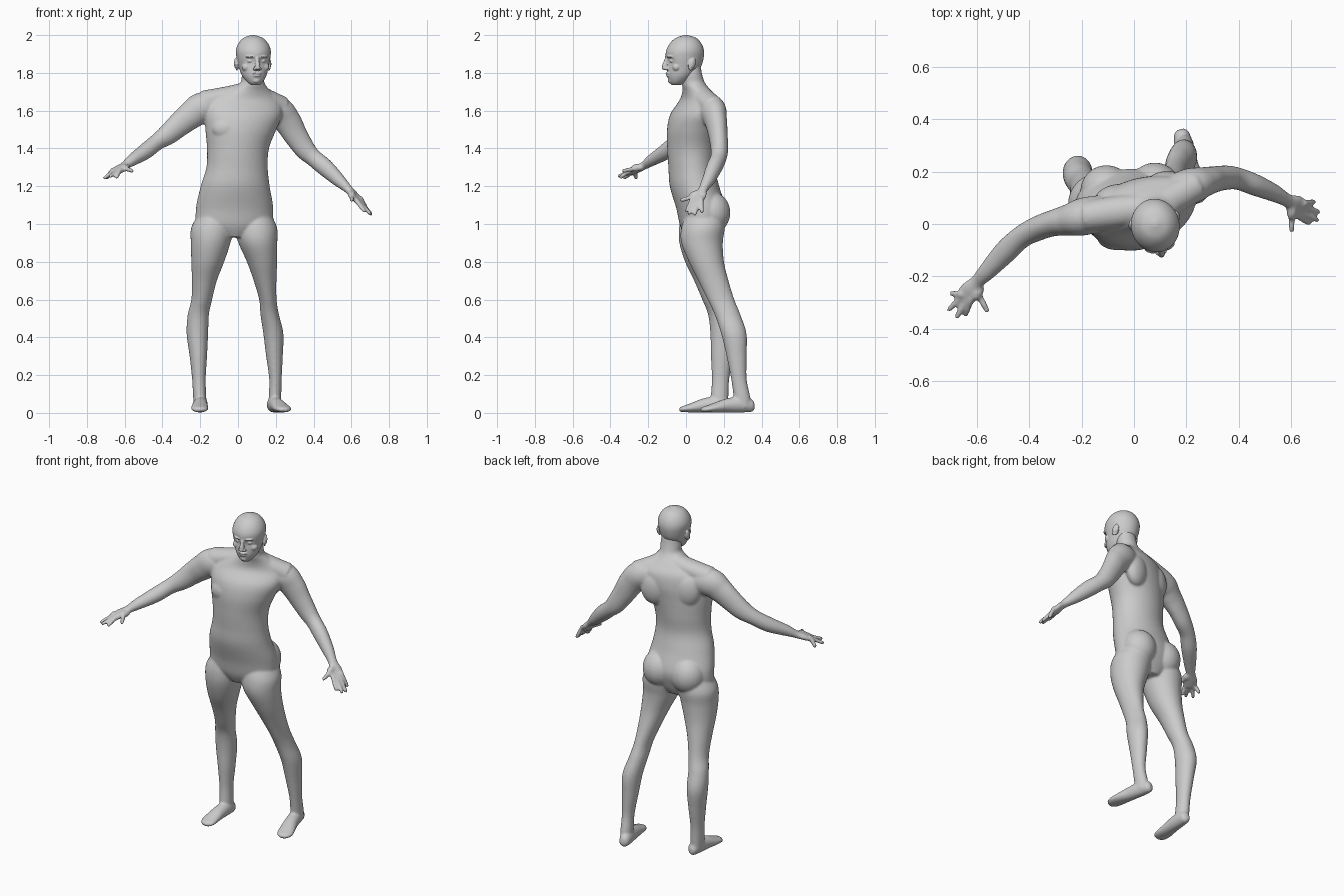
import bpy, bmesh, math
from mathutils import Vector, Matrix


def spline(pts, steps):
    """Catmull-Rom through tuples of any length."""
    out = []
    for i in range(len(pts) - 1):
        p = [pts[max(0, min(len(pts) - 1, i + k))] for k in (-1, 0, 1, 2)]
        for s in range(steps):
            t = s / steps
            out.append([0.5 * (2 * b + (c - a) * t + (2*a - 5*b + 4*c - d) * t*t
                               + (3*b - a - 3*c + d) * t**3) for a, b, c, d in zip(*p)])
    return out + [list(pts[-1])]


def loft(bm, pts, flat=False, n=32, steps=6, yaw=0.0):
    """Skin ellipses (x, y, z, half width, half depth[, yaw]) along a path."""
    st = spline(pts, steps)
    rings = []
    for i, s in enumerate(st):
        c = Vector(s[:3])
        if flat:
            w = math.radians(s[5] if len(s) > 5 else yaw)
            u, v = Vector((math.cos(w), math.sin(w), 0)), Vector((-math.sin(w), math.cos(w), 0))
        else:
            t = (Vector(st[min(i + 1, len(st) - 1)][:3]) - Vector(st[max(i - 1, 0)][:3])).normalized()
            u = t.cross(Vector((0, 0, 1))).normalized()
            v = u.cross(t)
        rings.append([bm.verts.new(c + u * s[3] * math.cos(k * math.tau / n)
                                   + v * s[4] * math.sin(k * math.tau / n)) for k in range(n)])
    for r, q in zip(rings, rings[1:]):
        for k in range(n):
            bm.faces.new((r[k], r[(k + 1) % n], q[(k + 1) % n], q[k]))
    bm.faces.new(rings[0][::-1])
    bm.faces.new(rings[-1])


def blob(bm, c, r, yaw=0, tilt=0):
    m = (Matrix.Translation(c) @ Matrix.Rotation(math.radians(yaw), 4, 'Z')
         @ Matrix.Rotation(math.radians(tilt), 4, 'X') @ Matrix.Diagonal((*r, 1)))
    bmesh.ops.create_uvsphere(bm, u_segments=24, v_segments=16, radius=1, matrix=m)


def finish(bm, name, voxel, smooth):
    bmesh.ops.recalc_face_normals(bm, faces=bm.faces)
    me = bpy.data.meshes.new(name)
    bm.to_mesh(me)
    bm.free()
    ob = bpy.data.objects.new(name, me)
    bpy.context.collection.objects.link(ob)
    rm = ob.modifiers.new("fuse", 'REMESH')
    rm.mode, rm.voxel_size, rm.use_smooth_shade = 'VOXEL', voxel, True
    sm = ob.modifiers.new("soften", 'SMOOTH')
    sm.factor, sm.iterations = 0.5, smooth
    return ob


body = bmesh.new()

# torso and neck
loft(body, [(-.02, .08, .93, .07, .08, 5), (-.02, .08, .99, .19, .11, 5), (-.018, .08, 1.08, .205, .13, 5),
            (-.015, .045, 1.2, .183, .13, 6), (-.005, .03, 1.3, .163, .122, 8), (0, .03, 1.4, .165, .128, 10),
            (.015, .035, 1.5, .19, .132, 13), (.03, .05, 1.58, .21, .125, 16), (.035, .07, 1.65, .2, .095, 17),
            (.055, .06, 1.7, .125, .075, 15), (.075, .04, 1.745, .066, .062, 10),
            (.08, .03, 1.79, .06, .056, 8), (.08, .025, 1.85, .055, .05, 8)], flat=True, n=48)
# chest, shoulder blades, buttocks
for c, r, w in [((-.055, -.05, 1.505), (.085, .05, .065), 4), ((.095, -.015, 1.5), (.085, .05, .065), 24),
                ((-.075, .10, 1.56), (.08, .05, .1), 16), ((.11, .15, 1.55), (.08, .05, .1), 16),
                ((-.105, .125, 1.06), (.1, .1, .11), 0), ((.08, .135, 1.06), (.1, .1, .11), 8)]:
    blob(body, c, r, w)
# trapezius slopes
loft(body, [(.07, .06, 1.715, .05, .045), (-.04, .05, 1.68, .06, .052), (-.18, .03, 1.645, .06, .062)])
loft(body, [(.08, .06, 1.71, .05, .045), (.15, .1, 1.66, .06, .055), (.23, .145, 1.615, .06, .062)])

# right arm and palm
loft(body, [(-.08, .055, 1.61, .06, .07), (-.185, .03, 1.615, .072, .083), (-.25, .015, 1.575, .06, .074),
            (-.31, .003, 1.527, .05, .065), (-.37, -.018, 1.475, .047, .056), (-.43, -.05, 1.433, .043, .044),
            (-.49, -.105, 1.385, .044, .042), (-.56, -.18, 1.338, .034, .031), (-.598, -.22, 1.31, .027, .021),
            (-.625, -.255, 1.292, .04, .019), (-.65, -.29, 1.273, .037, .014)])
# left arm and palm
loft(body, [(.1, .1, 1.61, .06, .07), (.205, .14, 1.6, .07, .08), (.26, .158, 1.545, .058, .074),
            (.305, .17, 1.47, .05, .064), (.355, .177, 1.395, .046, .055), (.4, .172, 1.35, .042, .046),
            (.46, .15, 1.3, .041, .046), (.53, .12, 1.235, .034, .036), (.585, .09, 1.183, .026, .022),
            (.615, .073, 1.15, .039, .019), (.645, .055, 1.113, .036, .014)])

# fingers and thumbs: root, tip
fingers = [((-.672, -.268, 1.275), (-.7, -.264, 1.238)), ((-.66, -.28, 1.278), (-.711, -.332, 1.24)),
           ((-.643, -.292, 1.278), (-.68, -.362, 1.25)), ((-.628, -.303, 1.28), (-.645, -.352, 1.243)),
           ((.63, .028, 1.12), (.672, .0, 1.062)), ((.64, .045, 1.118), (.705, .012, 1.05)),
           ((.65, .062, 1.118), (.71, .045, 1.045)), ((.658, .08, 1.122), (.69, .085, 1.058)),
           ((-.585, -.285, 1.29), (-.557, -.338, 1.28)), ((.602, .025, 1.14), (.602, -.032, 1.125))]
for a, b in fingers:
    a, b = Vector(a), Vector(b)
    back = a + (a - b).normalized() * .025
    loft(body, [(*back, .012, .012), (*a, .0125, .0125), (*a.lerp(b, .6), .0115, .0115),
                (*a.lerp(b, .92), .0095, .0095), (*b, .004, .004)], n=12, steps=3)
# thumb balls
blob(body, (-.597, -.258, 1.298), (.022, .036, .02), -25)
blob(body, (.602, .05, 1.155), (.02, .036, .022), 0, 15)

# right leg, left leg
loft(body, [(-.12, .08, 1.05, .09, .1), (-.135, .078, .98, .113, .115), (-.145, .075, .9, .105, .11),
            (-.16, .09, .8, .087, .095), (-.178, .12, .7, .066, .077), (-.192, .15, .6, .055, .064),
            (-.21, .177, .52, .056, .06), (-.215, .195, .42, .057, .066), (-.21, .19, .3, .046, .058),
            (-.207, .183, .18, .036, .046), (-.203, .178, .09, .035, .046), (-.2, .178, .03, .033, .045)], flat=True)
loft(body, [(.085, .1, 1.05, .09, .1), (.095, .09, .98, .112, .115), (.105, .085, .9, .103, .11),
            (.127, .108, .8, .08, .093), (.143, .145, .7, .06, .08), (.158, .185, .6, .046, .071),
            (.168, .22, .52, .049, .068), (.187, .253, .42, .053, .067), (.193, .268, .3, .044, .053),
            (.198, .28, .18, .033, .041), (.196, .295, .09, .033, .044), (.194, .3, .03, .032, .045)], flat=True)
# feet
loft(body, [(-.192, .232, .035, .012, .015), (-.194, .218, .036, .028, .032), (-.197, .17, .045, .036, .043),
            (-.2, .1, .04, .04, .038), (-.203, .04, .029, .045, .027), (-.203, 0, .022, .045, .019),
            (-.206, -.022, .018, .036, .015), (-.208, -.035, .016, .015, .008)])
loft(body, [(.178, .362, .035, .012, .015), (.181, .348, .036, .028, .032), (.19, .3, .045, .036, .043),
            (.207, .225, .04, .039, .038), (.226, .16, .029, .045, .027), (.238, .12, .022, .046, .019),
            (.246, .095, .018, .036, .015), (.251, .08, .016, .015, .008)])
for v in body.verts:
    v.co.z = max(v.co.z, .002)
finish(body, "body", .007, 4)

# head: skull and jaw, facing -y around its own axis
head = bmesh.new()
loft(head, [(0, -.055, 1.735, .02, .022), (0, -.046, 1.752, .042, .044), (0, -.03, 1.785, .064, .07),
            (0, -.012, 1.83, .078, .09), (0, -.008, 1.88, .089, .102), (0, -.005, 1.92, .092, .1),
            (0, -.002, 1.957, .078, .083), (0, 0, 1.985, .051, .054), (0, 0, 2.0, .01, .01)],
     flat=True, n=64, steps=8)
# eye sockets and mouth crease pressed in
for p, rad, push in [((.036, -.1, 1.862), .028, .012), ((-.036, -.1, 1.862), .028, .012),
                     ((0, -.105, 1.812), .015, .004)]:
    for v in head.verts:
        d = (v.co - Vector(p)).length / rad
        v.co.y += push * math.exp(-d * d)
# nose bridge, tip
loft(head, [(0, -.1, 1.885, .011, .01), (0, -.109, 1.86, .01, .012), (0, -.113, 1.838, .014, .016),
            (0, -.11, 1.815, .013, .01)], flat=True, n=16)
blob(head, (0, -.118, 1.827), (.013, .013, .011))
# lips and chin
blob(head, (0, -.098, 1.798), (.026, .012, .0065))
blob(head, (0, -.095, 1.785), (.022, .012, .0065))
blob(head, (0, -.082, 1.76), (.022, .016, .016))
# paired brows, eyes, nostrils, cheeks, ears
for s in (-1, 1):
    blob(head, (s * .035, -.094, 1.886), (.026, .013, .007), s * 22)
    blob(head, (s * .035, -.082, 1.863), (.015, .014, .009), s * 15)
    blob(head, (s * .014, -.108, 1.822), (.009, .011, .008))
    blob(head, (s * .05, -.062, 1.83), (.024, .022, .022))
    blob(head, (s * .085, .012, 1.845), (.009, .02, .034), s * 20, -12)
    blob(head, (s * .092, .02, 1.852), (.006, .016, .026), s * 25, -12)
bmesh.ops.transform(head, verts=head.verts,
                    matrix=Matrix.Translation((.08, 0, 0)) @ Matrix.Rotation(math.radians(12), 4, 'Z'))
finish(head, "head", .0035, 3)
